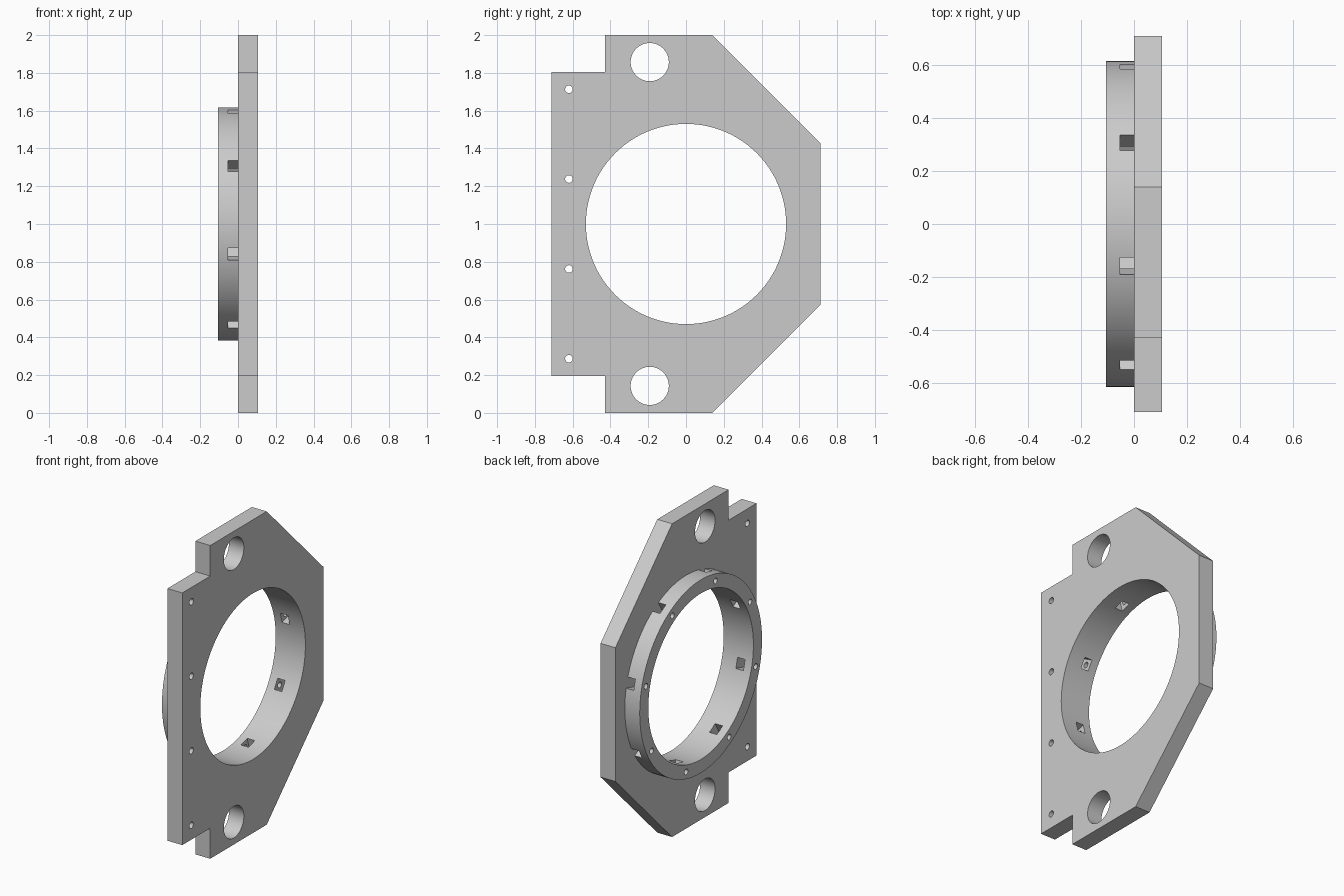
import bpy, bmesh
from math import radians, pi
from mathutils import Matrix, Vector

cube = bpy.data.objects.get("Cube")
if cube:
    bpy.data.objects.remove(cube, do_unlink=True)

THICK = 0.105               # plate thickness and collar height
BORE, COLLAR = 0.53, 0.617  # radii
CENTRE = Matrix.Translation((0, 0, 1))
SPOKES = [CENTRE @ Matrix.Rotation(radians(15 + 45 * k), 4, 'X') for k in range(8)]

grey = bpy.data.materials.new("light_grey")
grey.use_nodes = True
colour = (0.6, 0.6, 0.6, 1)
grey.diffuse_color = colour
grey.node_tree.nodes["Principled BSDF"].inputs["Base Color"].default_value = colour


def make_object(name, bm):
    bmesh.ops.recalc_face_normals(bm, faces=bm.faces)
    mesh = bpy.data.meshes.new(name)
    bm.to_mesh(mesh)
    bm.free()
    mesh.materials.append(grey)
    ob = bpy.data.objects.new(name, mesh)
    bpy.context.collection.objects.link(ob)
    return ob


def add_rod(bm, x0, x1, radius, sides, y=0, z=0, frame=Matrix()):
    """Cylinder lying along x."""
    place = Matrix.Translation(((x0 + x1) / 2, y, z)) @ Matrix.Rotation(pi / 2, 4, 'Y')
    bmesh.ops.create_cone(bm, cap_ends=True, segments=sides, radius1=radius,
                          radius2=radius, depth=x1 - x0, matrix=frame @ place)


def combine(target, cutter, operation):
    mod = target.modifiers.new(operation.title(), 'BOOLEAN')
    mod.operation, mod.solver, mod.object = operation, 'EXACT', cutter
    bpy.context.view_layer.objects.active = target
    bpy.ops.object.modifier_apply(modifier=mod.name)
    bpy.data.objects.remove(cutter, do_unlink=True)


# Plate: lower half of the outline, mirrored about mid height
half = [(-0.712, 0.195), (-0.43, 0.195), (-0.43, 0), (0.14, 0), (0.712, 0.573)]
outline = half + [(y, 2 - z) for y, z in reversed(half)]
bm = bmesh.new()
face = bm.faces.new([bm.verts.new((0, y, z)) for y, z in outline])
extruded = bmesh.ops.extrude_face_region(bm, geom=[face], use_keep_orig=True)["geom"]
bmesh.ops.translate(bm, vec=Vector((THICK, 0, 0)),
                    verts=[v for v in extruded if isinstance(v, bmesh.types.BMVert)])
body = make_object("flanged_mounting_plate", bm)

# Round collar on the back of the plate
bm = bmesh.new()
add_rod(bm, -THICK, THICK / 2, COLLAR, 128, z=1)
combine(body, make_object("collar", bm), 'UNION')

# Central bore, two rod holes and the row of edge screw holes
bm = bmesh.new()
add_rod(bm, -0.3, 0.3, BORE, 128, z=1)
for side in (-1, 1):
    add_rod(bm, -0.3, 0.3, 0.101, 64, -0.192, 1 + side * 0.857)
    for offset in (0.238, 0.713):
        add_rod(bm, -0.3, 0.3, 0.02, 24, -0.62, 1 + side * offset)
combine(body, make_object("hole_cutter", bm), 'DIFFERENCE')

# Radial nut slots through the collar wall
bm = bmesh.new()
for spoke in SPOKES:
    box = Matrix.Translation((-0.0265, 0.58, 0)) @ Matrix.Diagonal((0.053, 0.2, 0.067, 1))
    bmesh.ops.create_cube(bm, size=1, matrix=spoke @ box)
combine(body, make_object("slot_cutter", bm), 'DIFFERENCE')

# Screw holes from the collar rim into each slot
bm = bmesh.new()
for spoke in SPOKES:
    add_rod(bm, -0.2, -0.03, 0.018, 24, y=0.573, frame=spoke)
combine(body, make_object("screw_cutter", bm), 'DIFFERENCE')

# Smooth round walls, sharp edges
bpy.ops.object.select_all(action='DESELECT')
body.select_set(True)
bpy.context.view_layer.objects.active = body
bpy.ops.object.shade_smooth_by_angle(angle=radians(30))
